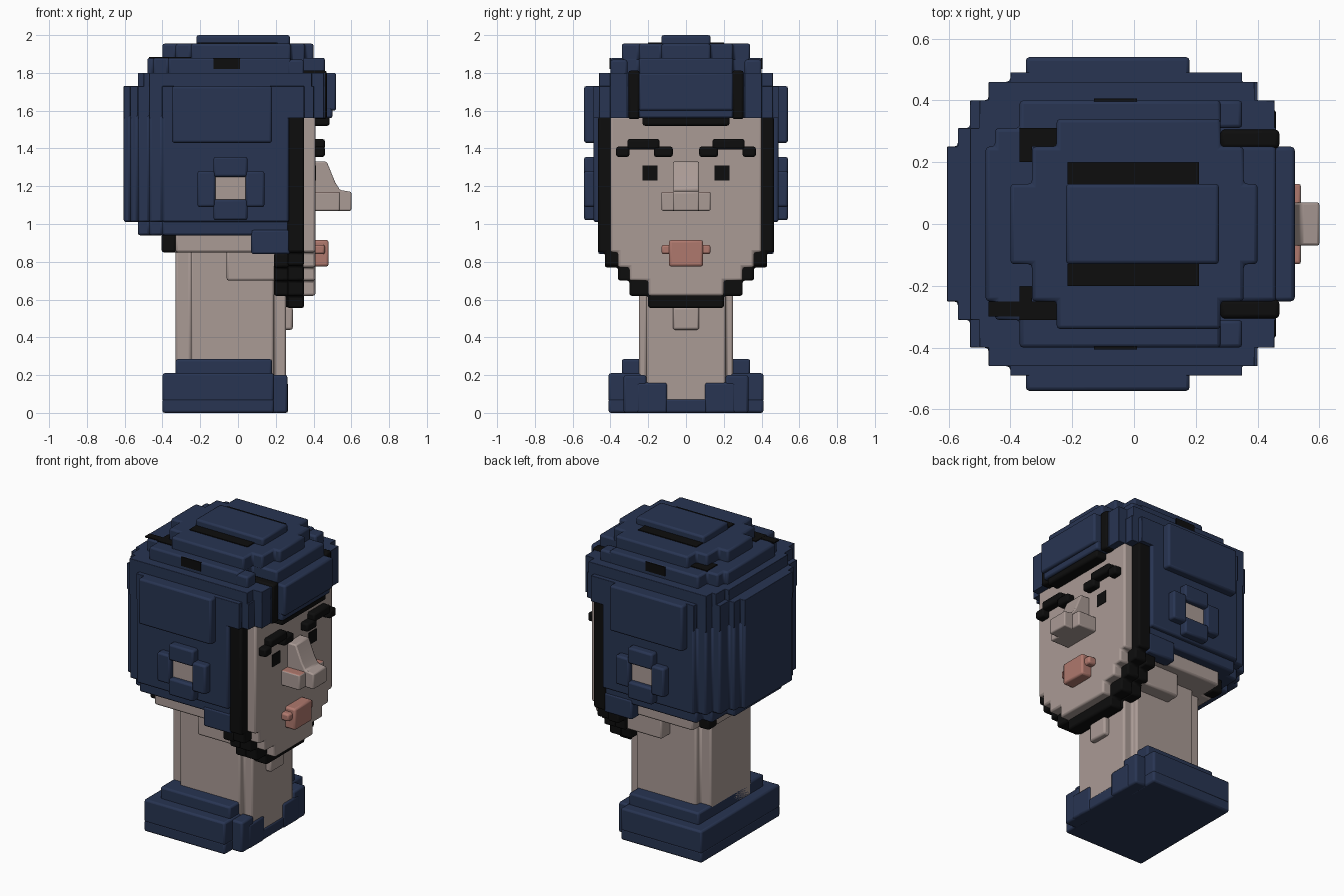
import bpy, bmesh
from mathutils import Vector

if "Cube" in bpy.data.objects:
    bpy.data.objects.remove(bpy.data.objects["Cube"])


def material(name, rgb):
    m = bpy.data.materials.new(name)
    m.diffuse_color = (*rgb, 1)
    m.use_nodes = True
    m.node_tree.nodes["Principled BSDF"].inputs["Base Color"].default_value = m.diffuse_color
    return m


NAVY = material("navy", (0.021, 0.035, 0.085))
SKIN = material("skin", (0.40, 0.325, 0.30))
BLACK = material("black", (0.004, 0.004, 0.004))
LIP = material("lip_pink", (0.43, 0.19, 0.155))


def extrude(name, pts, axis, a, b, mat, bevel=0.012):
    """Extrude a 2D outline along an axis: z takes (x,y), x takes (y,z), y takes (x,z)."""
    place = {"z": lambda p, q, t: (p, q, t),
             "x": lambda p, q, t: (t, p, q),
             "y": lambda p, q, t: (p, t, q)}[axis]
    bm = bmesh.new()
    face = bm.faces.new([bm.verts.new(place(p, q, a)) for p, q in pts])
    ext = bmesh.ops.extrude_face_region(bm, geom=[face])
    shift = Vector(place(0, 0, b - a))
    bmesh.ops.translate(bm, vec=shift,
                        verts=[v for v in ext["geom"] if isinstance(v, bmesh.types.BMVert)])
    bmesh.ops.recalc_face_normals(bm, faces=bm.faces)
    me = bpy.data.meshes.new(name)
    bm.to_mesh(me)
    bm.free()
    me.materials.append(mat)
    ob = bpy.data.objects.new(name, me)
    bpy.context.collection.objects.link(ob)
    if bevel:
        mod = ob.modifiers.new("soft_edges", "BEVEL")
        mod.width = bevel
        mod.segments = 2
        mod.limit_method = "ANGLE"
    return ob


def box(name, x, y, z, mat, bevel=0.012):
    return extrude(name, [(x[0], y[0]), (x[1], y[0]), (x[1], y[1]), (x[0], y[1])],
                   "z", z[0], z[1], mat, bevel)


def pair(name, x, y, z, mat, bevel=0.012):
    box(name + "_left", x, y, z, mat, bevel)
    box(name + "_right", x, (-y[1], -y[0]), z, mat, bevel)


def layer(name, steps, z0, z1, mat):
    """Stepped plan, mirrored in y; steps are (x_back, x_front, half_width), widening."""
    front, back, prev = [], [], None
    for xb, xf, w in steps:
        for lst, x, k in ((front, xf, 1), (back, xb, 0)):
            if prev and x != prev[k]:
                lst.append((x, prev[2]))
            if lst and lst[-1][0] == x and len(lst) > 1 and lst[-2][0] == x:
                lst.pop()
            lst.append((x, w))
        prev = (xb, xf, w)
    half = front + back[::-1]
    return extrude(name, half + [(x, -y) for x, y in half[::-1]], "z", z0, z1, mat)


def stepped_front(name, steps, x0, x1, mat):
    """Stepped front outline, mirrored in y; steps are (z_low, z_high, half_width) upward."""
    side = [p for lo, hi, w in steps for p in ((w, lo), (w, hi))]
    return extrude(name, side + [(-y, z) for y, z in side[::-1]], "x", x0, x1, mat)


# Collar and neck
layer("collar_base", [(-.40, .26, .21), (-.40, .19, .41)], 0, .075, NAVY)
layer("collar", [(-.40, .19, .41)], .06, .21, NAVY)
layer("collar_rim", [(-.33, .18, .34)], .19, .285, NAVY)
pair("collar_front_inner", (.17, .265), (.10, .21), (0, .09), NAVY)
pair("collar_front_mid", (.17, .265), (.10, .26), (0, .16), NAVY)
pair("collar_front_outer", (.17, .262), (.21, .33), (0, .20), NAVY)
layer("neck", [(-.33, .255, .21), (-.25, .19, .25)], .05, .92, SKIN)
box("throat", (.22, .29), (-.07, .07), (.44, .56), SKIN)
layer("skull_base", [(-.40, .27, .25), (-.33, .27, .40)], .85, .96, SKIN)
pair("nape_tab", (-.405, -.33), (.25, .34), (.85, .945), BLACK)
box("jaw", (-.06, .22), (-.34, .34), (.70, .87), SKIN)

# Face and chin strap
stepped_front("face", [(.62, .70, .20), (.70, .77, .30), (.77, .85, .36), (.85, 1.57, .40)],
              .33, .41, SKIN)
stepped_front("strap", [(.555, .62, .20), (.62, .70, .30), (.70, .78, .36), (.78, .85, .43),
                        (.85, 1.57, .465)], .26, .35, BLACK)
stepped_front("strap_under", [(.56, .62, .20), (.62, .70, .30), (.70, .77, .36),
                              (.77, .845, .43)], .19, .27, BLACK)

# Nose: sloped bridge, tip and nostrils with pink tops
extrude("nose", [(.39, 1.07), (.60, 1.07), (.60, 1.17), (.54, 1.18), (.515, 1.22),
                 (.47, 1.33), (.39, 1.33)], "y", -.07, .07, SKIN, .008)
for s in (-1, 1):
    wing = box("nostril", (.39, .54), sorted((s * .05, s * .13)), (1.07, 1.17), SKIN, .008)
    wing.data.materials.append(LIP)
    for p in wing.data.polygons:
        if p.normal.z > .5:
            p.material_index = 1

# Mouth
box("lips", (.39, .48), (-.09, .09), (.775, .915), LIP)
box("lip_corners", (.39, .46), (-.13, .13), (.84, .89), LIP)

# Eyes and brows
pair("eye", (.405, .414), (.15, .23), (1.23, 1.31), BLACK, 0)
pair("brow_inner", (.40, .46), (.07, .17), (1.355, 1.41), BLACK)
pair("brow_middle", (.40, .46), (.14, .31), (1.395, 1.45), BLACK)
pair("brow_outer", (.40, .46), (.30, .37), (1.355, 1.41), BLACK)

# Helmet shell, from lower edge to crown
layer("helmet_lower", [(-.53, .27, .25), (-.47, .27, .40), (-.40, .27, .46)], .94, 1.03, NAVY)
pair("cheek_flap", (.07, .275), (.38, .465), (.84, .97), NAVY)
layer("helmet_body", [(-.605, .27, .25), (-.57, .27, .31), (-.53, .27, .40),
                      (-.47, .27, .46), (-.40, .27, .49)], 1.01, 1.58, NAVY)
layer("helmet_brow", [(-.605, .46, .25), (-.57, .46, .31), (-.53, .455, .40),
                      (-.47, .40, .46), (-.40, .35, .49)], 1.56, 1.73, NAVY)
layer("helmet_shoulder", [(-.53, .46, .31), (-.50, .455, .40), (-.47, .39, .46)],
      1.71, 1.80, NAVY)
layer("helmet_upper", [(-.48, .46, .25), (-.45, .28, .31), (-.37, .28, .40)],
      1.78, 1.88, NAVY)
pair("helmet_upper_side", (.26, .35), (.31, .40), (1.78, 1.87), NAVY)
layer("helmet_crown", [(-.40, .40, .13), (-.33, .355, .25), (-.25, .28, .34)],
      1.86, 1.955, NAVY)
box("crown_cap", (-.22, .275), (-.13, .13), (1.94, 2.0), NAVY)

# Peak with its black lining
box("peak", (.44, .52), (-.25, .25), (1.60, 1.80), NAVY)
box("peak_lower", (.44, .50), (-.25, .25), (1.56, 1.62), NAVY)
box("peak_lining", (.39, .485), (-.23, .23), (1.52, 1.575), BLACK)
pair("peak_side_strip", (.28, .47), (.245, .305), (1.555, 1.812), BLACK)

# Side pads and ear cups with a skin-coloured opening
for s, tag in ((1, "left"), (-1, "right")):
    ys = sorted((s * .47, s * .54))
    box("side_pad_" + tag, (-.35, .18), ys, (1.43, 1.73), NAVY)
    box("ear_back_" + tag, (-.215, -.12), ys, (1.09, 1.28), NAVY)
    box("ear_front_" + tag, (.04, .14), ys, (1.09, 1.28), NAVY)
    box("ear_top_" + tag, (-.13, .05), ys, (1.25, 1.355), NAVY)
    box("ear_bottom_" + tag, (-.13, .05), ys, (1.02, 1.13), NAVY)
    box("ear_" + tag, (-.125, .045), sorted((s * .46, s * .505)), (1.125, 1.255), SKIN, 0)

# Black vents and slots
pair("crown_slot", (-.215, .21), (.13, .20), (1.951, 1.96), BLACK, 0)
pair("side_vent", (-.13, .01), (.397, .406), (1.82, 1.88), BLACK, 0)
pair("rear_slot", (-.37, -.24), (.25, .31), (1.876, 1.885), BLACK, 0)
pair("rear_slot_arm", (-.37, -.33), (.20, .26), (1.876, 1.885), BLACK, 0)
box("rear_slot_tail", (-.47, -.36), (-.30, -.25), (1.877, 1.884), BLACK, 0)

# Smooth only the tiny edge rounds
for ob in bpy.context.scene.objects:
    ob.select_set(True)
    bpy.context.view_layer.objects.active = ob
bpy.ops.object.shade_smooth_by_angle()
